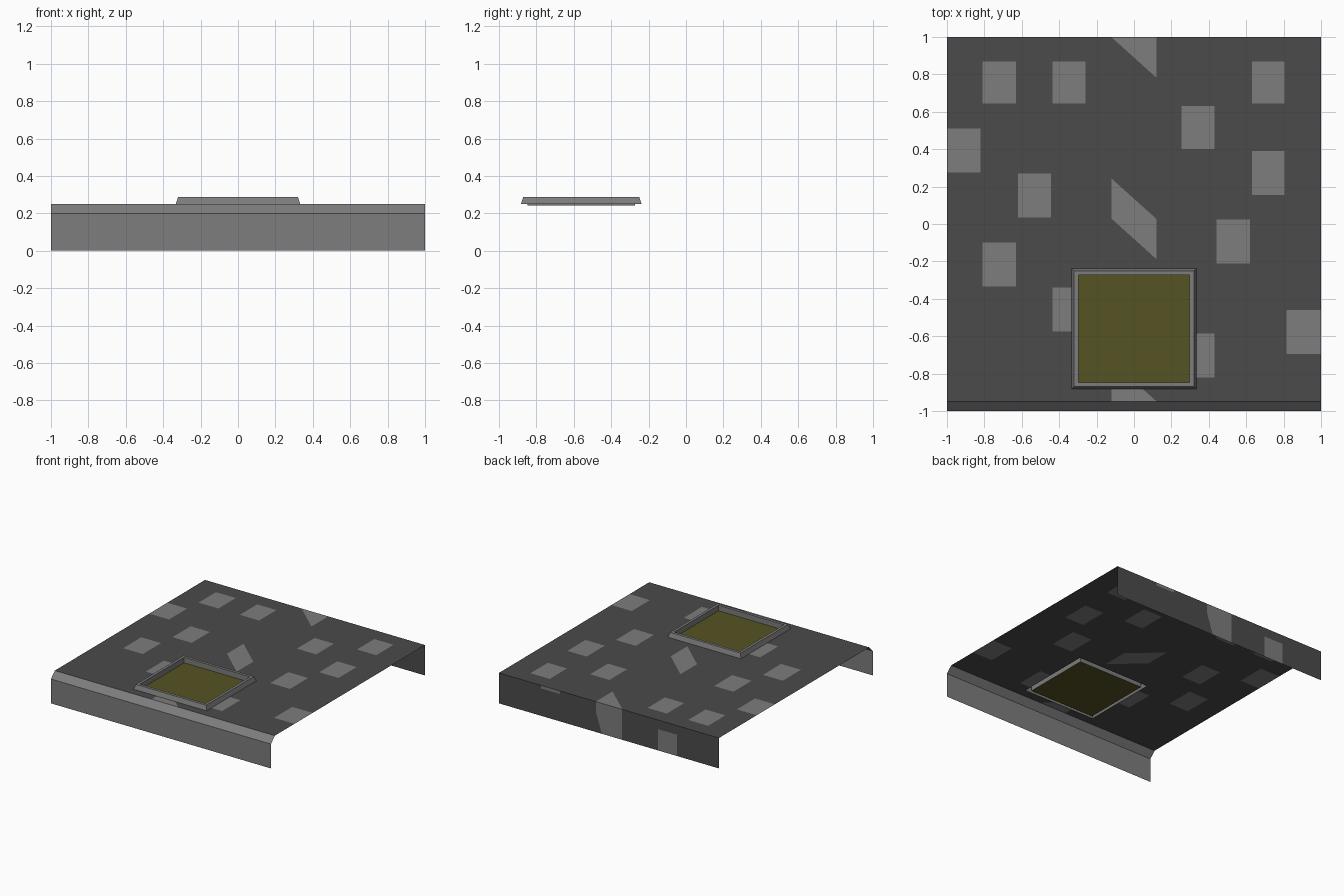
import bpy, bmesh
from mathutils import Vector

if "Cube" in bpy.data.objects:
    bpy.data.objects.remove(bpy.data.objects["Cube"])


def material(name, rgb):
    m = bpy.data.materials.new(name)
    m.diffuse_color = (*rgb, 1)
    m.use_nodes = True
    m.node_tree.nodes["Principled BSDF"].inputs["Base Color"].default_value = m.diffuse_color
    return m


DARK = material("dark asphalt", (0.070, 0.070, 0.070))
GREY = material("light grey", (0.205, 0.205, 0.205))
OLIVE = material("olive", (0.093, 0.088, 0.017))


def finish(bm, name, mats):
    me = bpy.data.meshes.new(name)
    bm.to_mesh(me)
    bm.free()
    for m in mats:
        me.materials.append(m)
    ob = bpy.data.objects.new(name, me)
    bpy.context.collection.objects.link(ob)
    return ob


def quad(bm, pts):
    return bm.faces.new([bm.verts.new(p) for p in pts])


def cut(bm, co, no, test=lambda c: True):
    faces = [f for f in bm.faces if test(f.calc_center_median())]
    edges = {e for f in faces for e in f.edges}
    verts = {v for f in faces for v in f.verts}
    bmesh.ops.bisect_plane(bm, geom=[*faces, *edges, *verts], dist=1e-5,
                           plane_co=co, plane_no=no)


def inside(a, r):
    return r[0] < a[0] < r[1] and r[2] < a[1] < r[3]


# Road top: patches cut into one sheet (x0, x1, y0, y1)
PATCHES = [(-.81, -.63, .645, .87), (-.435, -.26, .645, .87), (.63, .805, .645, .87),
           (.255, .43, .40, .63), (-1, -.82, .275, .51), (.63, .805, .155, .39),
           (-.62, -.445, .035, .27), (.44, .62, -.21, .025), (-.81, -.63, -.335, -.10),
           (-.435, -.26, -.575, -.34), (.255, .43, -.82, -.585), (.815, 1, -.695, -.46)]
HOLE = (-.33, .33, -.88, -.24)
STRIPE = (-.12, .12)
SLOPE = -.9
BANDS = [(-1.06, -.84), (-.08, .135), (.89, 1.2)]   # y offsets of slanted marks

bm = bmesh.new()
quad(bm, [(-1, -.95, .25), (1, -.95, .25), (1, 1, .25), (-1, 1, .25)])
rects = PATCHES + [HOLE]
for x in sorted({v for r in rects for v in r[:2]} | set(STRIPE)):
    if abs(x) < 1:
        cut(bm, (x, 0, 0), (1, 0, 0))
for y in sorted({v for r in rects for v in r[2:]}):
    cut(bm, (0, y, 0), (0, 1, 0))
for c in (-.84, -.08, .135, .89):
    cut(bm, (0, c, 0), (-SLOPE, 1, 0), lambda p: abs(p.x) < .12)
bmesh.ops.delete(bm, geom=[f for f in bm.faces if inside(f.calc_center_median(), HOLE)],
                 context='FACES')
for f in bm.faces:
    p = f.calc_center_median()
    band = abs(p.x) < .12 and any(a < p.y - SLOPE * p.x < b for a, b in BANDS)
    f.material_index = int(band or any(inside(p, r) for r in PATCHES))
finish(bm, "road_top", [DARK, GREY])

# Back wall, with its patches cut in (x0, x1, z0, z1)
WALL = [(-.62, -.445, 0, .175), (.445, .62, .225, .25)]
bm = bmesh.new()
quad(bm, [(1, 1, 0), (-1, 1, 0), (-1, 1, .25), (1, 1, .25)])
for x in (-.62, -.445, -.12, .12, .445, .62):
    cut(bm, (x, 0, 0), (1, 0, 0))
cut(bm, (0, 0, .175), (0, 0, 1), lambda p: -.62 < p.x < -.445)
cut(bm, (0, 0, .225), (0, 0, 1), lambda p: .445 < p.x < .62)
a, b = Vector((.12, 1, .17)), Vector((.065, 1, 0))
corner_no = Vector((b.z - a.z, 0, a.x - b.x)) * -1     # points to +x
cut(bm, a, corner_no, lambda p: abs(p.x) < .12)
for f in bm.faces:
    p = f.calc_center_median()
    mark = abs(p.x) < .12 and (p - a).dot(corner_no) < 0
    f.material_index = int(mark or any(inside((p.x, p.z), r) for r in WALL))
finish(bm, "back_wall", [DARK, GREY])

# Front kerb: sloped lip and vertical face
bm = bmesh.new()
rows = [[bm.verts.new((x, y, z)) for x in (-1, 1)]
        for y, z in ((-1, 0), (-1, .2), (-.95, .25))]
for lo, hi in zip(rows, rows[1:]):
    bm.faces.new([lo[0], lo[1], hi[1], hi[0]])
finish(bm, "front_kerb", [GREY])

# Hatch frame: rectangular rings lofted from outside to inside (half x, half y, z)
CY = -.56
bm = bmesh.new()
rings = []
for hx, hy, z in ((.333, .323, .25), (.32, .31, .288), (.298, .287, .288), (.298, .287, .243)):
    rings.append([bm.verts.new((sx * hx, CY + sy * hy, z))
                  for sx, sy in ((-1, -1), (1, -1), (1, 1), (-1, 1))])
for r, s in zip(rings, rings[1:]):
    for i in range(4):
        j = (i + 1) % 4
        bm.faces.new([r[i], r[j], s[j], s[i]])
finish(bm, "hatch_frame", [GREY])

# Hatch plate in the bottom of the frame
bm = bmesh.new()
quad(bm, [(sx * .298, CY + sy * .287, .243) for sx, sy in ((-1, -1), (1, -1), (1, 1), (-1, 1))])
finish(bm, "hatch_plate", [OLIVE])
